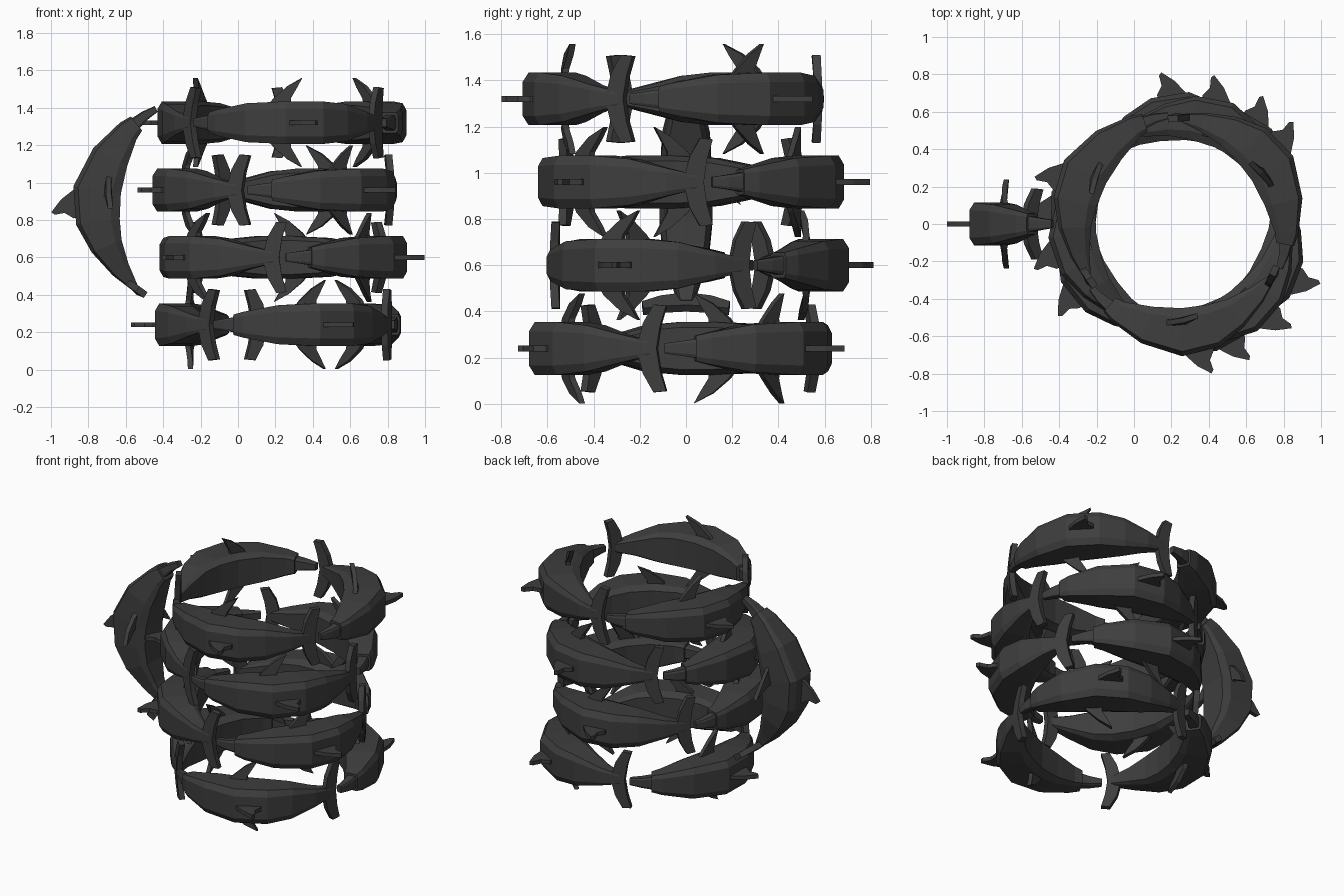
import bpy, bmesh, math
from mathutils import Matrix

if "Cube" in bpy.data.objects:
    bpy.data.objects.remove(bpy.data.objects["Cube"])

# One dark grey for everything
grey = bpy.data.materials.new("dark_grey")
grey.use_nodes = True
colour = (0.048, 0.048, 0.048, 1)
grey.diffuse_color = colour
grey.node_tree.nodes["Principled BSDF"].inputs["Base Color"].default_value = colour


def bend(angle, radius, width):
    """Point on a curled body: angle along it, radius across, width sideways."""
    a = math.radians(angle)
    return (radius * math.cos(a), radius * math.sin(a), width)


def finish(name, bm):
    bmesh.ops.recalc_face_normals(bm, faces=bm.faces)
    mesh = bpy.data.meshes.new(name)
    bm.to_mesh(mesh)
    bm.free()
    mesh.materials.append(grey)
    return mesh


def loft(name, sections):
    bm = bmesh.new()
    rings = [[bm.verts.new(p) for p in s] for s in sections]
    n = len(rings[0])
    for a, b in zip(rings, rings[1:]):
        for i in range(n):
            j = (i + 1) % n
            bm.faces.new((a[i], a[j], b[j], b[i]))
    bm.faces.new(rings[0])
    bm.faces.new(rings[-1])
    return finish(name, bm)


def plate(name, outline, dr=0, dw=0):
    """Flat fin from an (angle, radius, width) outline, thickened both ways."""
    sides = [[bend(a, r + s * dr, w + s * dw) for a, r, w in outline] for s in (-1, 1)]
    return loft(name, sides)


def section(angle, outer, inner, half):
    h = outer - inner
    right = [(outer, 0.65), (outer - 0.1 * h, 1), (inner + 0.2 * h, 1), (inner, 0.8)]
    pts = [(r, w) for r, w in right] + [(r, -w) for r, w in reversed(right)]
    return [bend(angle, r, w * half) for r, w in pts]


# Body, from head to tail: angle, outer radius, inner radius, half width
body = [(-53, 0.622, 0.525, 0.055), (-47, 0.636, 0.51, 0.07), (-30, 0.67, 0.465, 0.104),
        (-11, 0.707, 0.45, 0.114), (6, 0.69, 0.455, 0.114), (20, 0.648, 0.475, 0.1),
        (35, 0.61, 0.505, 0.06), (48, 0.588, 0.55, 0.03)]
beak = [(-66, 0.6, 0.565, 0.022), (-59, 0.607, 0.555, 0.032), (-50, 0.615, 0.54, 0.045)]

dorsal = [(-13, 0.66, 0), (-9, 0.71, 0), (-5, 0.765, 0), (0, 0.817, 0),
          (1, 0.8, 0), (0.5, 0.745, 0), (3, 0.7, 0), (3, 0.65, 0)]
flipper = [(-22, 0.53, 0.08), (-18, 0.53, 0.13), (-10, 0.515, 0.195), (-1, 0.5, 0.238),
           (-4, 0.505, 0.19), (-8, 0.52, 0.13), (-8, 0.53, 0.08)]
lead = [(42.5, 0.575, 0.03), (44.5, 0.57, 0.11), (49, 0.565, 0.19)]
trail = [(54.5, 0.565, 0.185), (52, 0.57, 0.1)]


def flip(points):
    return [(a, r, -w) for a, r, w in reversed(points)]


parts = {
    "body": loft("body", [section(*s) for s in body]),
    "beak": loft("beak", [section(*s) for s in beak]),
    "dorsal_fin": plate("dorsal_fin", dorsal, dw=0.013),
    "upper_flipper": plate("upper_flipper", flipper, dr=0.014),
    "lower_flipper": plate("lower_flipper", flip(flipper), dr=0.014),
    "tail_fluke": plate("tail_fluke", lead + trail + [(50.5, 0.575, 0)] + flip(lead + trail),
                        dr=0.018),
}


def dolphin(name, matrix):
    for part, mesh in parts.items():
        ob = bpy.data.objects.new(f"{name}_{part}", mesh)
        ob.matrix_world = matrix
        bpy.context.collection.objects.link(ob)


# Cup wall: four stacked rings, each of three dolphins nose to tail
for level, turn in enumerate((-63, -23, -43, -78)):
    for k in range(3):
        spin = Matrix.Rotation(math.radians(turn + 120 * k), 4, "Z")
        lift = Matrix.Translation((0.245, 0, 0.24 + 0.36 * level))
        dolphin(f"ring_{level + 1}_dolphin_{k + 1}", lift @ spin)

# Handle: one upright dolphin, head at the top
dolphin("handle", Matrix.Translation((-0.182, 0, 0.87))
        @ Matrix.Rotation(math.radians(90), 4, "X")
        @ Matrix.Rotation(math.radians(182), 4, "Z"))
